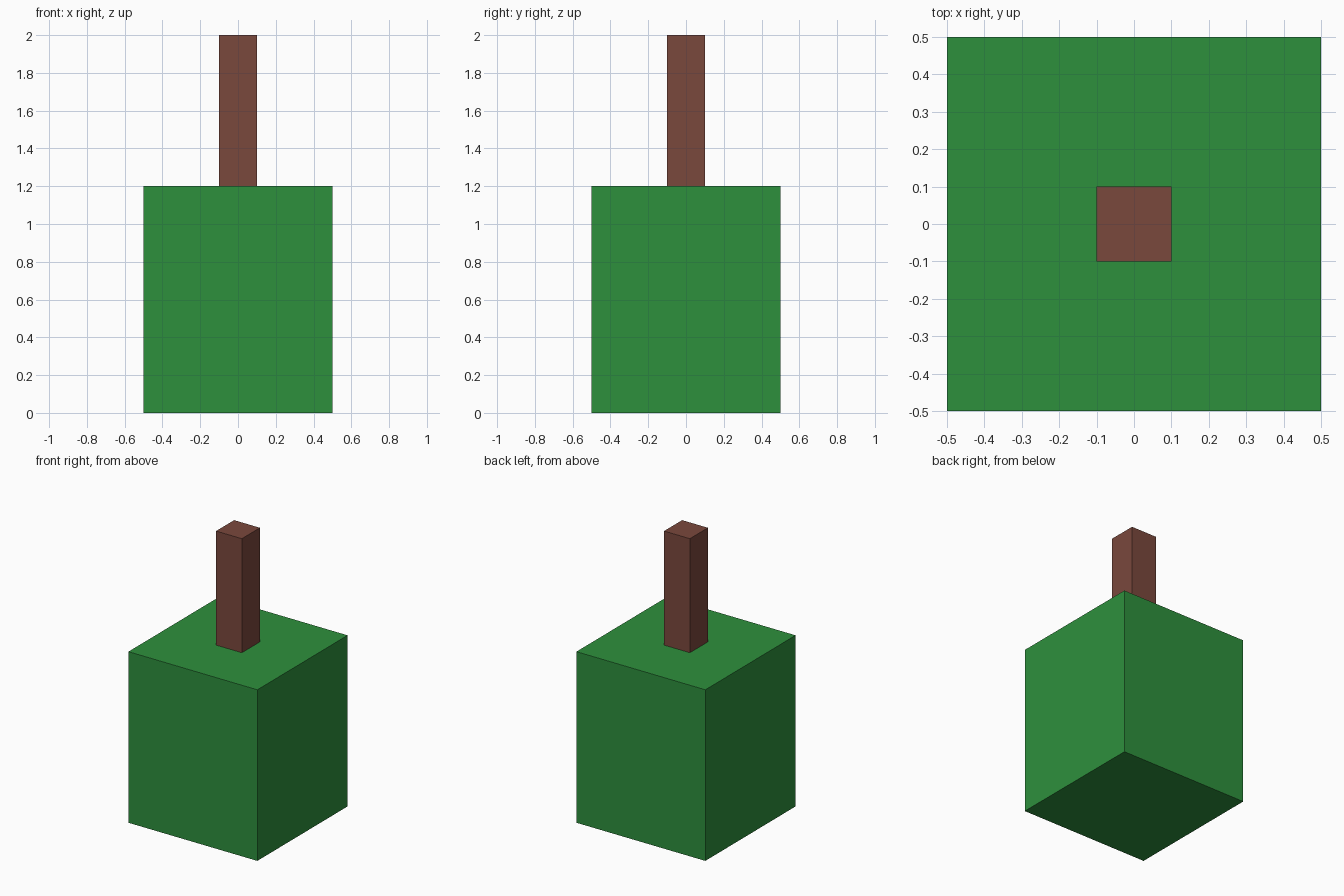
import bpy

if "Cube" in bpy.data.objects:
    bpy.data.objects.remove(bpy.data.objects["Cube"])


def material(name, rgb):
    mat = bpy.data.materials.new(name)
    mat.diffuse_color = (*rgb, 1.0)
    mat.use_nodes = True
    mat.node_tree.nodes["Principled BSDF"].inputs["Base Color"].default_value = mat.diffuse_color
    return mat


def box(name, width, z_low, z_high, mat):
    """Square block centred on the z axis."""
    bpy.ops.mesh.primitive_cube_add(size=1, location=(0, 0, (z_low + z_high) / 2))
    obj = bpy.context.object
    obj.name = name
    obj.scale = (width, width, z_high - z_low)
    bpy.ops.object.transform_apply(location=False, rotation=False, scale=True)
    obj.data.materials.append(mat)
    return obj


green = material("green", (0.027, 0.279, 0.046))
brown = material("brown", (0.195, 0.065, 0.046))

# Wide block standing on the ground
box("green_block", 1.0, 0.0, 1.2, green)
# Slim post on top of the block
box("brown_post", 0.2, 1.2, 2.0, brown)
